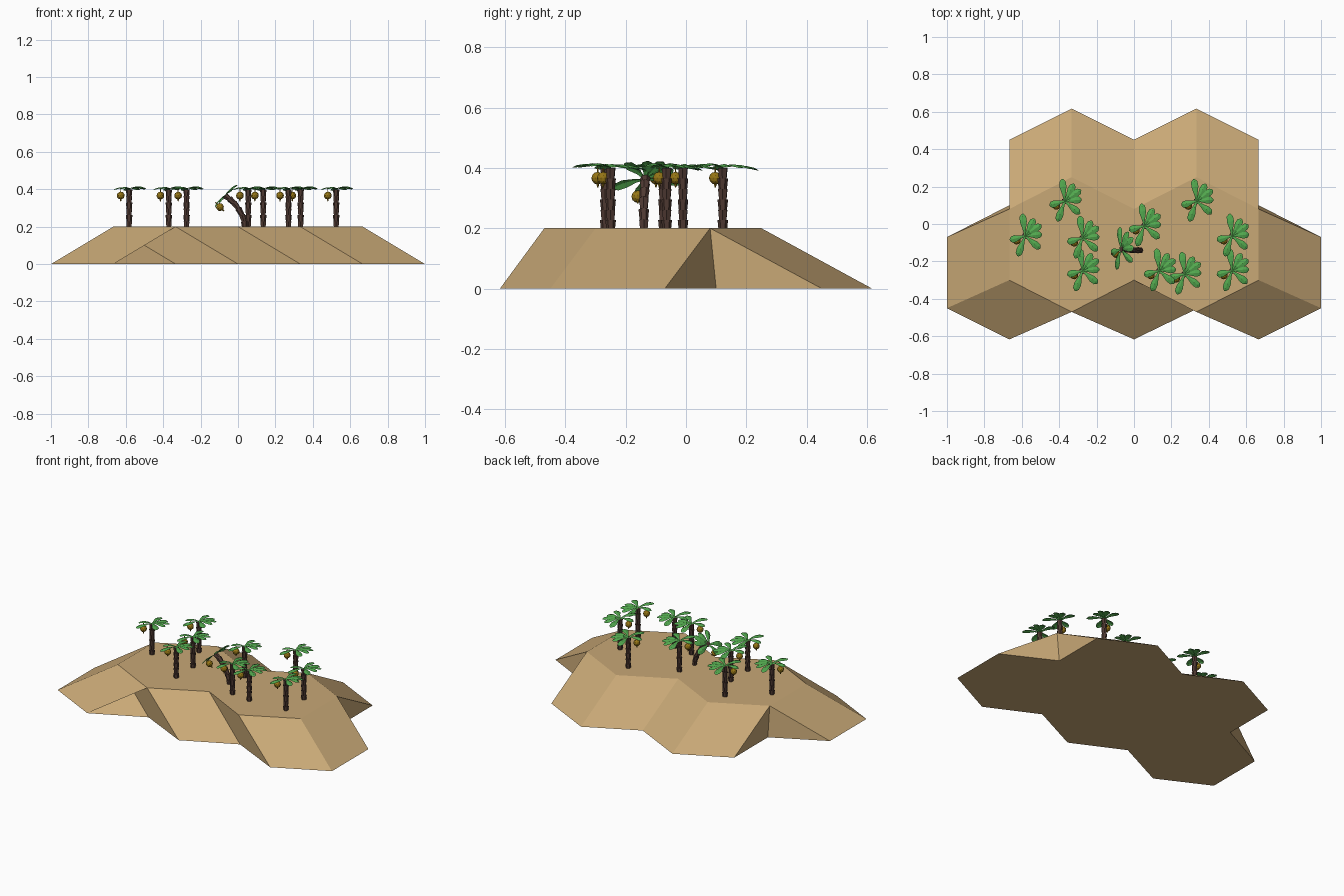
import bpy, bmesh, math
from mathutils import Vector, Matrix

if "Cube" in bpy.data.objects:
    bpy.data.objects.remove(bpy.data.objects["Cube"])


def material(name, rgb):
    m = bpy.data.materials.new(name)
    lin = [((c / 255 + 0.055) / 1.055) ** 2.4 for c in rgb]
    m.diffuse_color = (*lin, 1)
    m.use_nodes = True
    m.node_tree.nodes["Principled BSDF"].inputs["Base Color"].default_value = m.diffuse_color
    return m


SAND = material("sand", (200, 168, 118))
BARK = material("dark bark", (80, 58, 51))
LEAF = material("leaf green", (82, 168, 78))
FRUIT = material("golden fruit", (150, 118, 22))


def add_object(name, bm, mat, fix_normals=True):
    if fix_normals:
        bmesh.ops.recalc_face_normals(bm, faces=bm.faces)
    me = bpy.data.meshes.new(name)
    bm.to_mesh(me)
    bm.free()
    me.materials.append(mat)
    ob = bpy.data.objects.new(name, me)
    bpy.context.collection.objects.link(ob)
    return ob


# --- sandy mound: outline of five joined hexagons, slopes running to a hex-edged plateau
T = 1 / 3
foot = [(-3, -.45), (-2, -.617), (-1, -.455), (0, -.617), (1, -.455), (2, -.617), (3, -.45),
        (3, -.07), (2, .1), (2, .45), (1, .617), (0, .45), (-1, .617), (-2, .45), (-2, .1), (-3, -.07)]
rim = [(-2, -.3), (-1, -.47), (0, -.3), (1, -.47), (2, -.3),
       (2, .08), (1, .25), (0, .08), (-1, .25), (-2, .08)]
# rim corner that each foot corner climbs to (the front left fold doubles back)
climb = [0, 1, 0, 1, 2, 3, 4, 5, 5, 5, 6, 7, 8, 9, 9, 9]
bm = bmesh.new()
lo = [bm.verts.new((x * T, y, 0)) for x, y in foot]
hi = [bm.verts.new((x * T, y, .2)) for x, y in rim]
bm.faces.new(hi)
bm.faces.new(lo[::-1])
n = len(foot)
for i in range(n):
    j = (i + 1) % n
    a, b = hi[climb[i]], hi[climb[j]]
    if a == b:
        bm.faces.new((lo[i], lo[j], a))
    elif i == 1:
        bm.faces.new((lo[i], lo[j], b))
    else:
        bm.faces.new((lo[i], lo[j], b, a))
add_object("sand_mound", bm, SAND, False)


# --- palm parts
def trunk(name, path):
    """Ragged trunk: stacked six-sided segments, each flaring at its top."""
    bm = bmesh.new()
    pts = [Vector(p) for p in path]
    for k in range(len(pts) - 1):
        d = pts[k + 1] - pts[k]
        q = d.to_track_quat('Z', 'Y').to_matrix().to_4x4()
        m = Matrix.Translation((pts[k] + pts[k + 1]) / 2) @ q @ Matrix.Rotation(k * .5, 4, 'Z')
        bmesh.ops.create_cone(bm, cap_ends=True, segments=6, radius1=.0135, radius2=.0175,
                              depth=d.length * 1.12, matrix=m)
    return add_object(name, bm, BARK)


FRONDS = [(97, .12), (62, .105), (35, .105), (5, .09), (-40, .105), (-110, .115), (-165, .085)]
# fraction along frond, half width, height
SECTIONS = [(0, .003, 0), (.3, .009, .008), (.65, .019, .009), (.88, .017, .004), (1, .004, -.003)]


def crown(name):
    """Fan of folded, slightly arched fronds."""
    bm = bmesh.new()
    for angle, length in FRONDS:
        rot = Matrix.Rotation(math.radians(angle), 4, 'Z')
        rows = []
        for f, w, z in SECTIONS:
            rows.append([bm.verts.new(rot @ Vector((f * length, s * w, z - abs(s) * w * .3)))
                         for s in (-1, 0, 1)])
        for r0, r1 in zip(rows, rows[1:]):
            for k in (0, 1):
                bm.faces.new((r0[k], r1[k], r1[k + 1], r0[k + 1]))
    return add_object(name, bm, LEAF, False)


def fruit(name):
    """Round hanging fruit with a short point below and a stalk above."""
    bm = bmesh.new()
    c = Vector((-.045, -.025, -.036))
    bmesh.ops.create_icosphere(bm, subdivisions=2, radius=.021, matrix=Matrix.Translation(c))
    bmesh.ops.create_cone(bm, cap_ends=True, segments=5, radius1=.002, radius2=.006, depth=.014,
                          matrix=Matrix.Translation(c + Vector((0, 0, -.024))))
    bmesh.ops.create_cone(bm, cap_ends=True, segments=5, radius1=.003, radius2=.002, depth=.02,
                          matrix=Matrix.Translation(c + Vector((0, 0, .026))))
    return add_object(name, bm, FRUIT)


def place(ob, matrix):
    ob.matrix_world = matrix


def copy(ob, name):
    c = bpy.data.objects.new(name, ob.data)
    bpy.context.collection.objects.link(c)
    return c


# --- upright palms sharing the same meshes
SPOTS = [(-.582, -.064), (-.37, .122), (-.275, -.075), (-.275, -.25), (.055, -.01),
         (.135, -.25), (.27, -.268), (.335, .122), (.525, -.064), (.525, -.25)]
base_trunk = trunk("palm_trunk", [(0, 0, -.01 + .0345 * k) for k in range(7)])
base_crown = crown("palm_crown")
base_fruit = fruit("palm_fruit")
tilt = Matrix.Rotation(math.radians(4), 4, Vector((-1, -1, 0)))
for i, (x, y) in enumerate(SPOTS):
    t, c, f = ((base_trunk, base_crown, base_fruit) if i == 0 else
               (copy(base_trunk, "palm_trunk"), copy(base_crown, "palm_crown"),
                copy(base_fruit, "palm_fruit")))
    place(t, Matrix.Translation((x, y, .2)))
    place(c, Matrix.Translation((x, y, .402)) @ tilt)
    place(f, Matrix.Translation((x, y, .402)))

# --- leaning palm
trunk("leaning_trunk", [(.037, -.14, .19), (.033, -.14, .225), (.022, -.14, .26), (.003, -.14, .295),
                        (-.02, -.138, .325), (-.045, -.136, .348), (-.068, -.135, .364)])
lean = Matrix.Translation((-.068, -.135, .362)) @ Matrix.Rotation(math.radians(-45), 4, 'Y')
place(copy(base_crown, "leaning_crown"), lean)
place(copy(base_fruit, "leaning_fruit"),
      Matrix.Translation((-.022, 0, 0)) @ lean)
